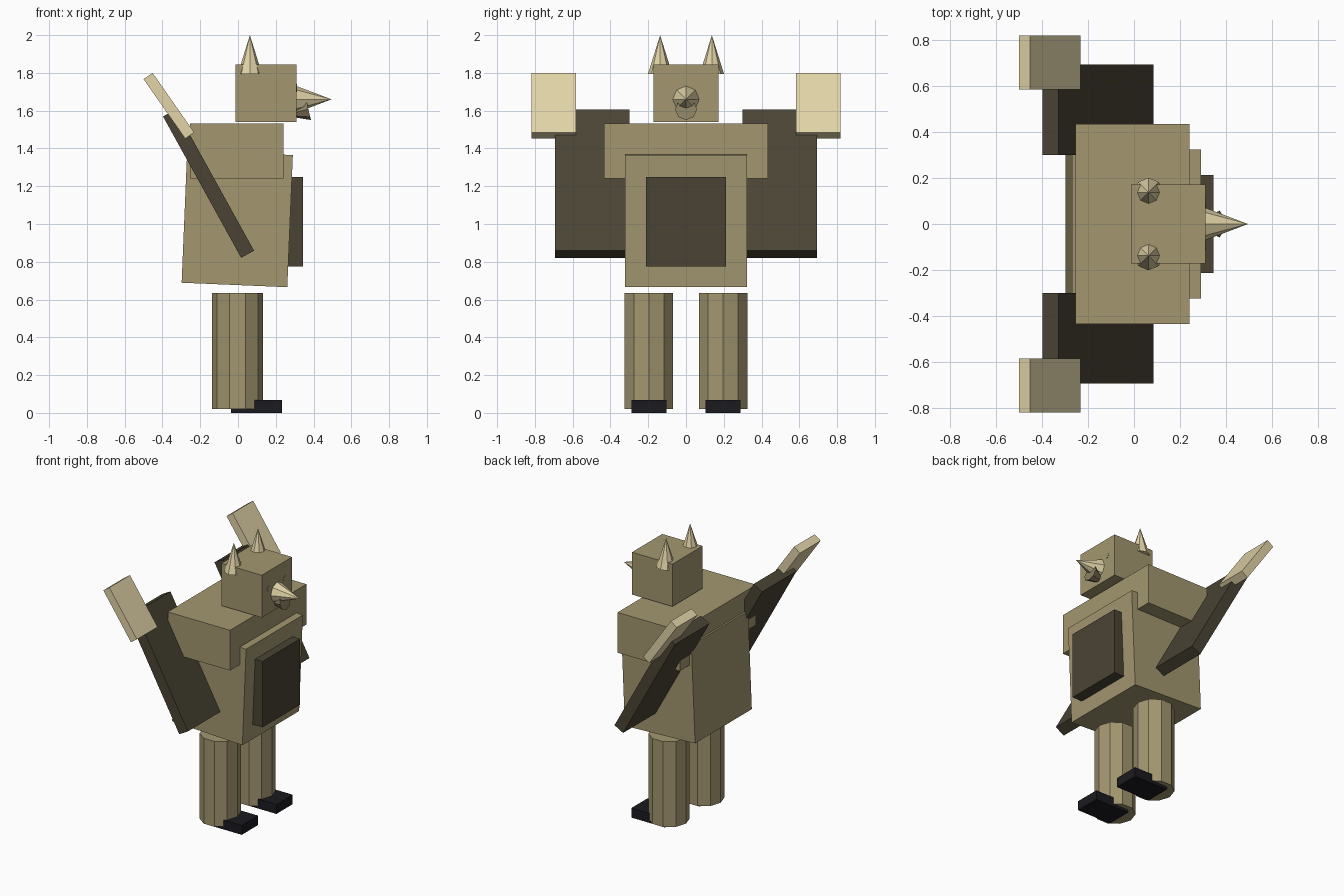
import bpy, math
from mathutils import Vector

if "Cube" in bpy.data.objects:
    bpy.data.objects.remove(bpy.data.objects["Cube"])


def material(name, hex_code):
    rgb = [int(hex_code[i:i + 2], 16) / 255 for i in (0, 2, 4)]
    m = bpy.data.materials.new(name)
    m.diffuse_color = [((c + 0.055) / 1.055) ** 2.4 for c in rgb] + [1]
    m.use_nodes = True
    m.node_tree.nodes["Principled BSDF"].inputs["Base Color"].default_value = m.diffuse_color
    return m


TAN = material("tan", "A39770")
CREAM = material("cream", "E2D4A8")
DARK = material("dark_brown", "4A4434")
JAW = material("jaw_brown", "8B8062")
BLACK = material("black", "1A1A20")


def finish(name, mat):
    ob = bpy.context.object
    ob.name = name
    ob.data.materials.append(mat)
    return ob


def box(name, centre, size, mat, tilt=0):
    bpy.ops.mesh.primitive_cube_add(size=1, location=centre, rotation=(0, tilt, 0))
    bpy.context.object.scale = size
    return finish(name, mat)


def spike(name, base, tip, radius, mat, sides=8):
    base, tip = Vector(base), Vector(tip)
    axis = tip - base
    bpy.ops.mesh.primitive_cone_add(vertices=sides, radius1=radius, radius2=0,
                                    depth=axis.length, location=(base + tip) / 2)
    bpy.context.object.rotation_euler = axis.to_track_quat('Z', 'Y').to_euler()
    return finish(name, mat)


# Body, chest, head and belly panel
box("torso", (-0.004, 0, 1.027), (0.56, 0.646, 0.70), TAN, 0.042)
box("chest", (-0.007, 0, 1.386), (0.496, 0.87, 0.29), TAN)
box("head", (0.149, 0, 1.693), (0.322, 0.344, 0.305), TAN)
box("belly_panel", (0.295, 0, 1.0125), (0.10, 0.426, 0.475), DARK)

# Beak, with the lower jaw widening towards the front
spike("beak", (0.295, 0, 1.66), (0.495, 0, 1.66), 0.076, CREAM)
spike("lower_jaw", (0.373, 0, 1.607), (0.235, 0, 1.575), 0.058, JAW)

for s, side in ((-1, "right"), (1, "left")):
    # Ears and eyes
    spike(f"{side}_ear", (0.063, s * 0.137, 1.795), (0.063, s * 0.137, 2.0), 0.064, CREAM)
    bpy.ops.mesh.primitive_cylinder_add(vertices=8, radius=0.022, depth=0.02,
                                        location=(0.302, s * 0.09, 1.72),
                                        rotation=(0, math.pi / 2, 0))
    finish(f"{side}_eye", TAN)
    # Raised wing and wing tip
    box(f"{side}_wing", (-0.156, s * 0.496, 1.214), (0.078, 0.393, 0.855), DARK, -0.505)
    box(f"{side}_wing_tip", (-0.366, s * 0.701, 1.626), (0.058, 0.235, 0.384), CREAM, -0.61)
    # Ten-sided leg and foot
    bpy.ops.mesh.primitive_cylinder_add(vertices=10, radius=0.135, depth=0.615,
                                        location=(-0.003, s * 0.197, 0.3275),
                                        rotation=(0, 0, math.pi / 2))
    finish(f"{side}_leg", TAN)
    box(f"{side}_foot", (0.098, s * 0.197, 0.034), (0.27, 0.185, 0.068), BLACK)
